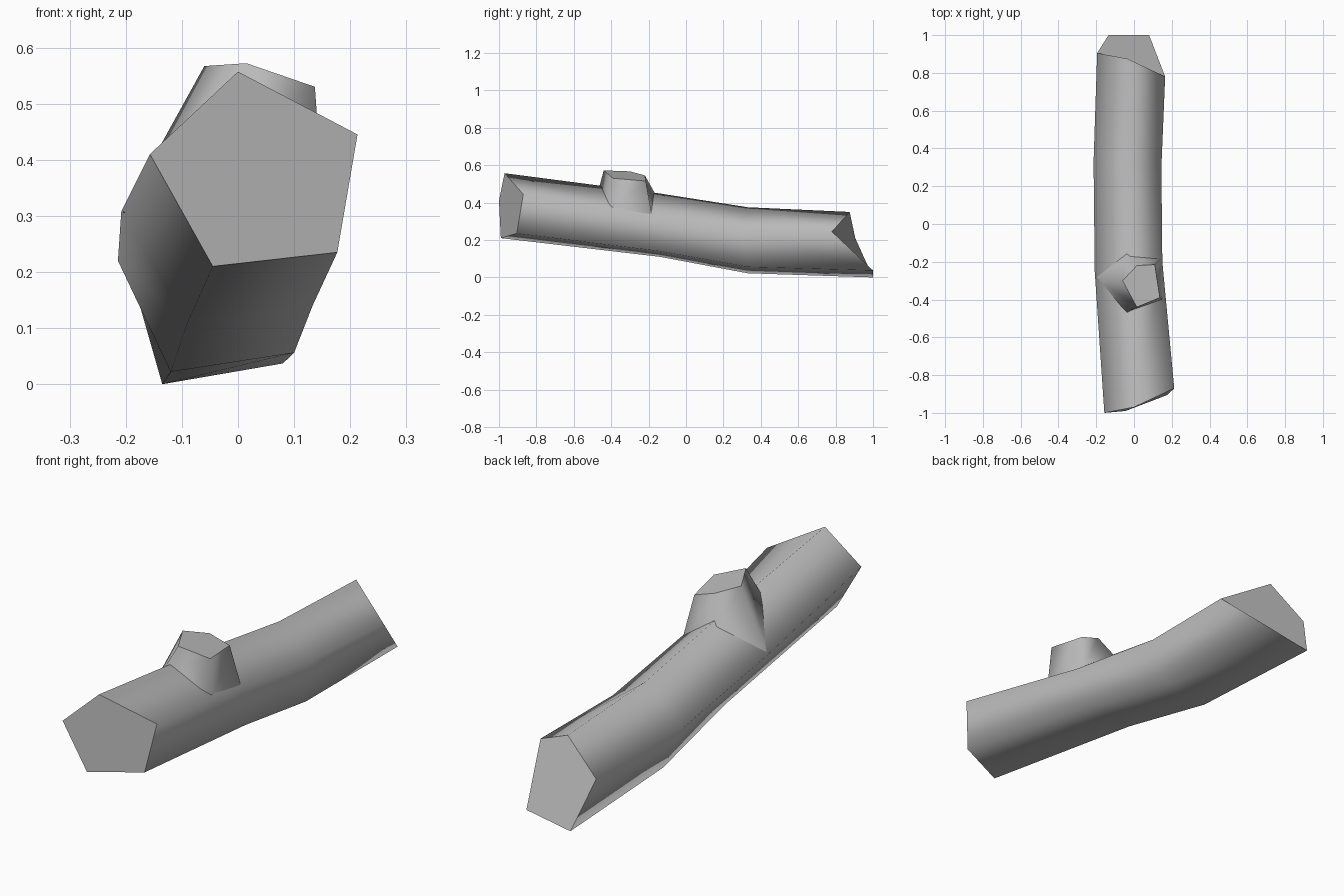
import bpy
import bmesh

cube = bpy.data.objects.get("Cube")
if cube:
    bpy.data.objects.remove(cube, do_unlink=True)

grey = bpy.data.materials.new("plain grey")
grey.use_nodes = True
colour = (0.5, 0.5, 0.5, 1)
grey.diffuse_color = colour
bsdf = next(n for n in grey.node_tree.nodes if n.type == 'BSDF_PRINCIPLED')
bsdf.inputs["Base Color"].default_value = colour


def loft(name, rings):
    """Skin matching rings with smooth sides and flat, sharp-edged caps."""
    bm = bmesh.new()
    loops = [[bm.verts.new(p) for p in ring] for ring in rings]
    n = len(loops[0])
    for a, b in zip(loops, loops[1:]):
        for i in range(n):
            j = (i + 1) % n
            bm.faces.new((a[i], a[j], b[j], b[i])).smooth = True
    for cap in (loops[0], loops[-1]):
        face = bm.faces.new(cap)
        for edge in face.edges:
            edge.smooth = False
    bmesh.ops.recalc_face_normals(bm, faces=bm.faces)
    mesh = bpy.data.meshes.new(name)
    bm.to_mesh(mesh)
    bm.free()
    mesh.materials.append(grey)
    obj = bpy.data.objects.new(name, mesh)
    bpy.context.collection.objects.link(obj)
    return obj


# Bent five-sided trunk, sections from front to back
loft("log_trunk", [
    [(0, -.97, .557), (.213, -.87, .445), (.177, -.905, .235),
     (-.045, -.99, .21), (-.157, -1, .41)],
    [(-.02, -.15, .45), (.15, -.2, .335), (.133, -.14, .14),
     (-.09, -.14, .11), (-.208, -.25, .308)],
    [(-.03, .33, .375), (.145, .3, .26), (.1, .33, .056),
     (-.12, .33, .022), (-.214, .33, .22)],
    [(-.035, .875, .35), (.165, .78, .245), (.08, 1, .037),
     (-.135, 1, 0), (-.195, .905, .21)],
])

# Cut branch stub flaring into the trunk
loft("branch_stub", [
    [(-.04, -.47, .46), (.15, -.4, .35), (.145, -.18, .32),
     (-.04, -.155, .43), (-.205, -.28, .305)],
    [(.015, -.44, .572), (.137, -.39, .53), (.11, -.215, .515),
     (.015, -.22, .545), (-.06, -.3, .567)],
])
